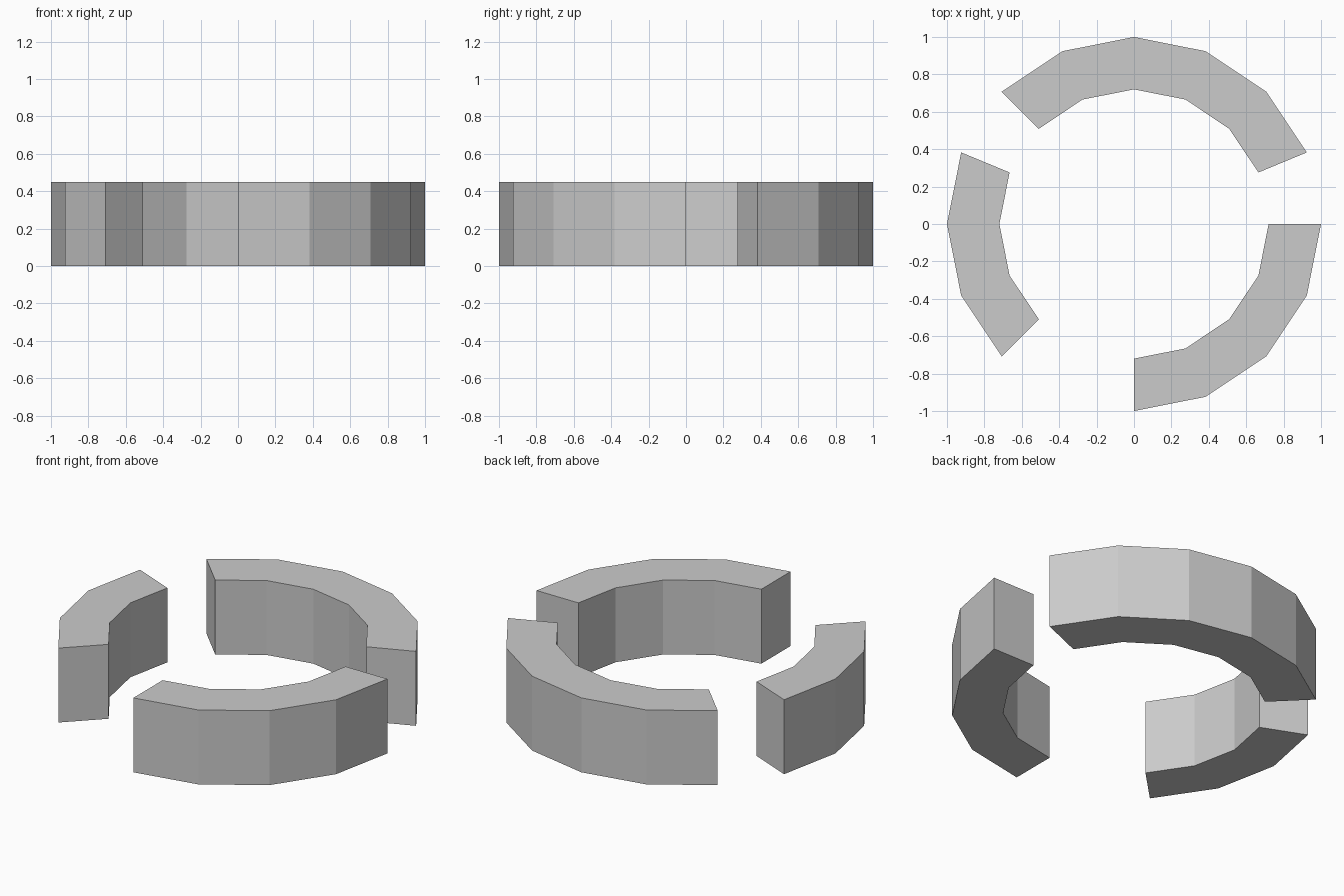
import bpy, bmesh
from math import cos, sin, tau

if "Cube" in bpy.data.objects:
    bpy.data.objects.remove(bpy.data.objects["Cube"])

SIDES = 16       # the full ring is a 16-sided band
OUTER = 1.0
INNER = 0.72
HEIGHT = 0.45


def ring_point(radius, step):
    a = tau * step / SIDES
    return (radius * cos(a), radius * sin(a), 0.0)


def wall_segment(name, first, last):
    """Solid curved block between two steps of the ring."""
    bm = bmesh.new()
    steps = range(first, last + 1)
    inner = [bm.verts.new(ring_point(INNER, s)) for s in steps]
    outer = [bm.verts.new(ring_point(OUTER, s)) for s in steps]
    faces = [bm.faces.new((inner[i], outer[i], outer[i + 1], inner[i + 1]))
             for i in range(last - first)]
    # raise the footprint into a closed block
    top = bmesh.ops.extrude_face_region(bm, geom=faces, use_keep_orig=True)
    verts = [g for g in top["geom"] if isinstance(g, bmesh.types.BMVert)]
    bmesh.ops.translate(bm, verts=verts, vec=(0, 0, HEIGHT))
    bmesh.ops.recalc_face_normals(bm, faces=bm.faces)
    mesh = bpy.data.meshes.new(name)
    bm.to_mesh(mesh)
    bm.free()
    obj = bpy.data.objects.new(name, mesh)
    bpy.context.collection.objects.link(obj)


# three wall blocks with one-step gaps (two steps at the front left)
wall_segment("back_wall", 1, 6)
wall_segment("left_wall", 7, 10)
wall_segment("front_right_wall", 12, 16)
